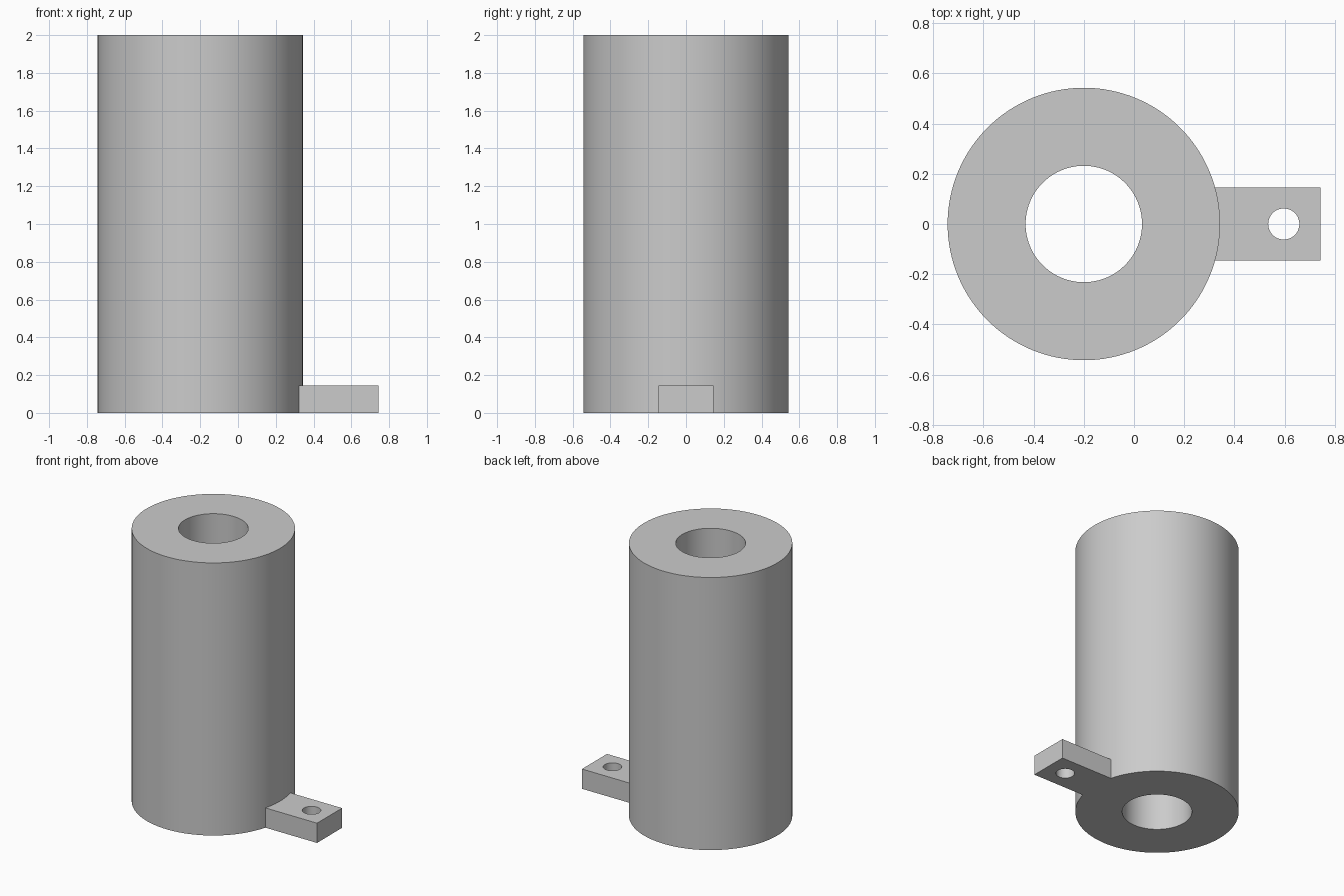
import bpy
import math

if "Cube" in bpy.data.objects:
    bpy.data.objects.remove(bpy.data.objects["Cube"], do_unlink=True)

# Dimensions
TUBE_X, TUBE_R, BORE_R, HEIGHT = -0.2, 0.543, 0.232, 2.0
TAB_END, TAB_HALF, TAB_H = 0.743, 0.145, 0.145
HOLE_X, HOLE_R = 0.597, 0.062

grey = bpy.data.materials.new("plain grey")
grey.use_nodes = True
colour = (0.6, 0.6, 0.6, 1)
grey.diffuse_color = colour
grey.node_tree.nodes["Principled BSDF"].inputs["Base Color"].default_value = colour


def cylinder(name, x, radius, z0, z1, sides):
    bpy.ops.mesh.primitive_cylinder_add(vertices=sides, radius=radius, depth=z1 - z0,
                                        location=(x, 0, (z0 + z1) / 2))
    obj = bpy.context.object
    obj.name = name
    obj.data.materials.append(grey)
    return obj


def combine(target, tool, operation):
    """Apply a boolean and discard the tool object."""
    mod = target.modifiers.new(operation.lower(), 'BOOLEAN')
    mod.operation = operation
    mod.solver = 'EXACT'
    mod.object = tool
    bpy.context.view_layer.objects.active = target
    bpy.ops.object.modifier_apply(modifier=mod.name)
    bpy.data.objects.remove(tool, do_unlink=True)


# Thick-walled tube
body = cylinder("tube_with_mounting_tab", TUBE_X, TUBE_R, 0, HEIGHT, 128)

# Mounting tab at the foot of the tube, running into its wall
tab_start = TUBE_X + (TUBE_R + BORE_R) / 2
bpy.ops.mesh.primitive_cube_add(size=1, location=((tab_start + TAB_END) / 2, 0, TAB_H / 2))
tab = bpy.context.object
tab.name = "mounting_tab"
tab.scale = (TAB_END - tab_start, 2 * TAB_HALF, TAB_H)
tab.data.materials.append(grey)
bpy.ops.object.transform_apply(location=False, rotation=False, scale=True)
combine(body, tab, 'UNION')

# Through bore and screw hole
combine(body, cylinder("bore_cutter", TUBE_X, BORE_R, -0.1, HEIGHT + 0.1, 96), 'DIFFERENCE')
combine(body, cylinder("hole_cutter", HOLE_X, HOLE_R, -0.1, TAB_H + 0.1, 48), 'DIFFERENCE')

# Smooth round walls with crisp edges
bpy.ops.object.select_all(action='DESELECT')
body.select_set(True)
bpy.context.view_layer.objects.active = body
bpy.ops.object.shade_smooth_by_angle(angle=math.radians(30))
